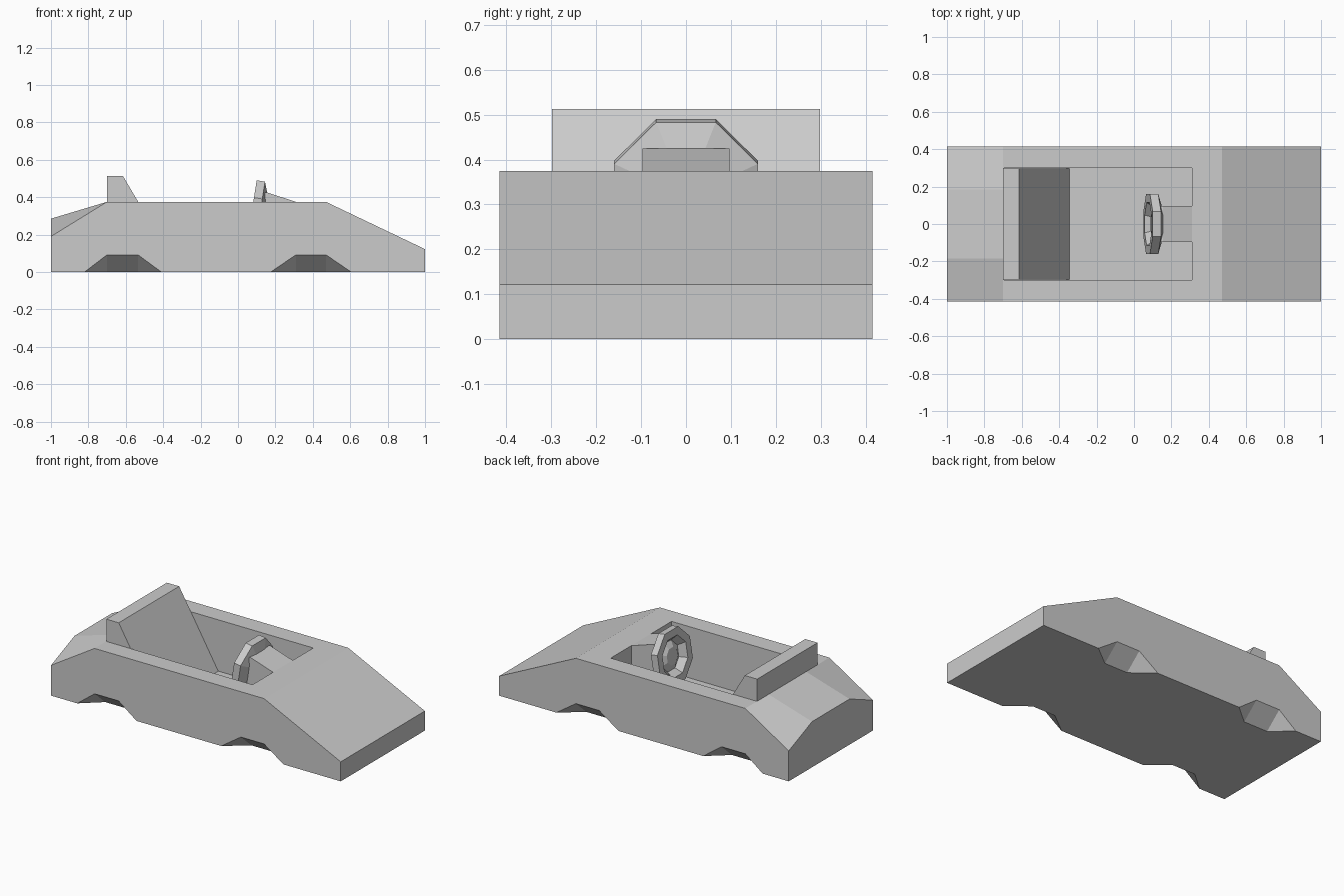
import bpy, bmesh
from math import cos, sin, pi, radians

if "Cube" in bpy.data.objects:
    bpy.data.objects.remove(bpy.data.objects["Cube"])

W, FLOOR, DECK = 0.415, 0.055, 0.375


def make(name, faces):
    """Object from faces given as lists of points; shared points are welded."""
    bm = bmesh.new()
    for f in faces:
        bm.faces.new([bm.verts.new(p) for p in f])
    bmesh.ops.remove_doubles(bm, verts=bm.verts, dist=1e-5)
    bmesh.ops.recalc_face_normals(bm, faces=bm.faces)
    mesh = bpy.data.meshes.new(name)
    bm.to_mesh(mesh)
    bm.free()
    obj = bpy.data.objects.new(name, mesh)
    bpy.context.collection.objects.link(obj)
    return obj


def prism(name, profile, half):
    """Side profile (x, z) extruded to both sides of y = 0."""
    ends = [[(x, s * half, z) for x, z in profile] for s in (-1, 1)]
    n = len(profile)
    walls = [[ends[0][i], ends[0][(i + 1) % n], ends[1][(i + 1) % n], ends[1][i]]
             for i in range(n)]
    return make(name, ends + walls)


# Body shell with tapered wheel notches
wells = [(-0.82, -0.70, -0.535, -0.41), (0.175, 0.31, 0.47, 0.605)]
IN, TOP, FOLD = 0.31, 0.092, 0.185
faces, bottom = [], []
for s in (1, -1):
    y = s * W
    side, under = [(-1, y, 0)], [(-1, y, 0)]
    for a, b, c, d in wells:
        side += [(a, y, 0), (b, y, TOP), (c, y, TOP), (d, y, 0)]
        under += [(a, y, 0), (b, s * IN, 0), (c, s * IN, 0), (d, y, 0)]
        faces += [[(a, y, 0), (b, y, TOP), (b, s * IN, 0)],
                  [(b, y, TOP), (c, y, TOP), (c, s * IN, 0), (b, s * IN, 0)],
                  [(c, y, TOP), (d, y, 0), (c, s * IN, 0)]]
    side += [(1, y, 0), (1, y, 0.122), (0.47, y, DECK), (-0.7, y, DECK), (-1, y, 0.19)]
    under.append((1, y, 0))
    bottom += under if s == 1 else under[::-1]
    faces.append(side)
    faces.append([(-0.7, y, DECK), (-1, y, 0.19), (-1, s * FOLD, 0.285), (-0.7, s * FOLD, DECK)])
faces.append(bottom)


def strip(x0, z0, x1, z1, h=W):
    return [(x0, -h, z0), (x0, h, z0), (x1, h, z1), (x1, -h, z1)]


faces += [strip(1, 0, 1, 0.122), strip(1, 0.122, 0.47, DECK),
          strip(-1, 0.285, -0.7, DECK, FOLD)]
faces.append([(0.47, -W, DECK), (0.47, W, DECK), (-0.7, W, DECK),
              (-0.7, FOLD, DECK), (-0.7, -FOLD, DECK), (-0.7, -W, DECK)])
faces.append([(-1, -W, 0), (-1, W, 0), (-1, W, 0.19), (-1, FOLD, 0.285),
              (-1, -FOLD, 0.285), (-1, -W, 0.19)])
body = make("body", faces)

# Cockpit opening
cutter = prism("cockpit_cutter", [(-0.695, FLOOR), (0.31, FLOOR), (0.31, 0.6), (-0.695, 0.6)], 0.30)
cutter.hide_render = True
mod = body.modifiers.new("cockpit", 'BOOLEAN')
mod.object, mod.operation, mod.solver = cutter, 'DIFFERENCE', 'EXACT'
bpy.context.view_layer.objects.active = body
bpy.ops.object.modifier_apply(modifier=mod.name)
bpy.data.objects.remove(cutter)

# Seat back
prism("seat", [(-0.70, FLOOR), (-0.345, FLOOR), (-0.615, 0.513), (-0.70, 0.513)], 0.298)

# Steering column
prism("steering_column", [(0.13, 0.24), (0.31, 0.20), (0.31, DECK), (0.155, 0.425), (0.13, 0.42)], 0.097)

# Steering wheel: octagonal lathe of (radius, depth), tilted back
profile = [(0.05, 0.02), (0.085, 0.04), (0.115, 0), (0.16, 0), (0.16, 0.045), (0.105, 0.065)]
tilt, cx, cz = radians(9), 0.075, 0.332


def ring(r, a):
    pts = []
    for k in range(8):
        t = pi / 8 + k * pi / 4
        y, u = r * cos(t) / cos(pi / 8), r * sin(t) / cos(pi / 8)
        pts.append((cx + a * cos(tilt) + u * sin(tilt), y, cz - a * sin(tilt) + u * cos(tilt)))
    return pts


rings = [ring(r, a) for r, a in profile]
wheel = [rings[0], rings[-1]]
for p, q in zip(rings, rings[1:]):
    wheel += [[p[i], p[(i + 1) % 8], q[(i + 1) % 8], q[i]] for i in range(8)]
make("steering_wheel", wheel)
